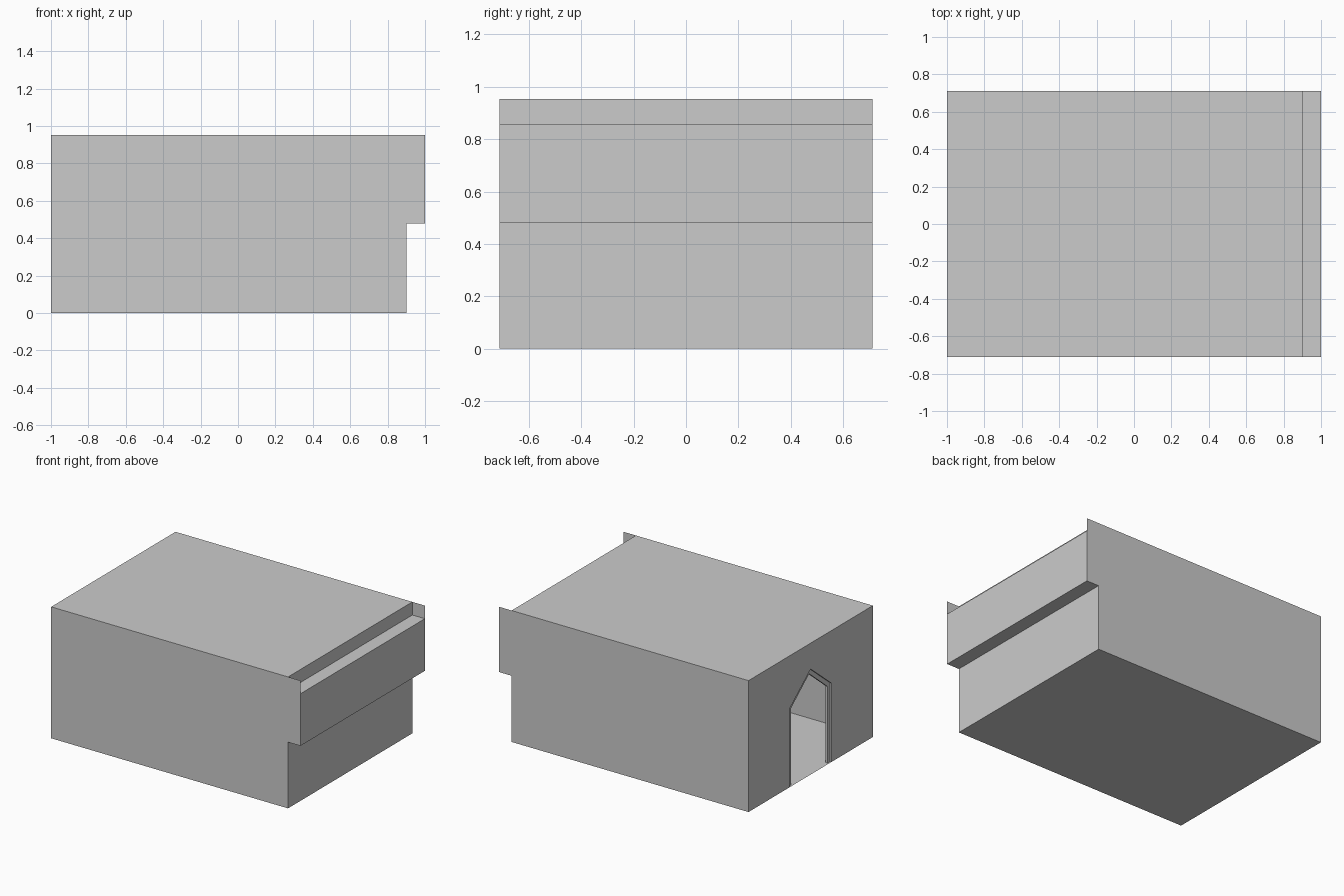
import bpy, bmesh

if "Cube" in bpy.data.objects:
    bpy.data.objects.remove(bpy.data.objects["Cube"])

Y = 0.712          # half depth of the building
TOP = 0.953        # roof height


def make_object(name, faces):
    """Build a flat-shaded object from polygons given as point lists."""
    bm = bmesh.new()
    for pts in faces:
        bm.faces.new([bm.verts.new(p) for p in pts])
    bmesh.ops.remove_doubles(bm, verts=bm.verts, dist=0.0001)
    mesh = bpy.data.meshes.new(name)
    bm.to_mesh(mesh)
    bm.free()
    obj = bpy.data.objects.new(name, mesh)
    bpy.context.collection.objects.link(obj)
    return obj


def strips(a, b):
    """Quads joining two open outlines point by point."""
    return [(a[i], b[i], b[i + 1], a[i + 1]) for i in range(len(a) - 1)]


def arch(x, inset):
    """Pointed doorway outline at depth x, shrunk by inset."""
    w, s, p = 0.24 - inset, 0.57 - inset * 0.5, 0.765 - inset * 1.25
    return [(x, -w, 0), (x, -w, s), (x, 0, p), (x, w, s), (x, w, 0)]


# Roof, gutter, overhang, right wall and floor as one swept profile
profile = [(-1, TOP), (0.9, TOP), (0.9, 0.858), (1, 0.858),
           (1, 0.48), (0.9, 0.48), (0.9, 0), (-1, 0)]
front = [(x, -Y, z) for x, z in profile]
back = [(x, Y, z) for x, z in profile]
make_object("roof_overhang_and_floor", strips(front, back))

# Thin side walls, which close off the ends of the gutter
side = [(-1, 0), (0.9, 0), (0.9, 0.48), (1, 0.48), (1, TOP), (-1, TOP)]
make_object("front_wall", [[(x, -Y, z) for x, z in side]])
make_object("back_wall", [[(x, Y, z) for x, z in reversed(side)]])

# Entrance wall, cut around the pointed doorway
outer = arch(-1, 0)
corners = [(-1, Y, 0), (-1, Y, TOP), (-1, -Y, TOP), (-1, -Y, 0)]
make_object("entrance_wall", [list(reversed(outer + corners))])

# Stepped door frame: shallow recess, inset face, inner jamb
steps = [outer, arch(-0.988, 0), arch(-0.988, 0.03), arch(-0.973, 0.03)]
make_object("door_frame", [f for a, b in zip(steps, steps[1:]) for f in strips(a, b)])
